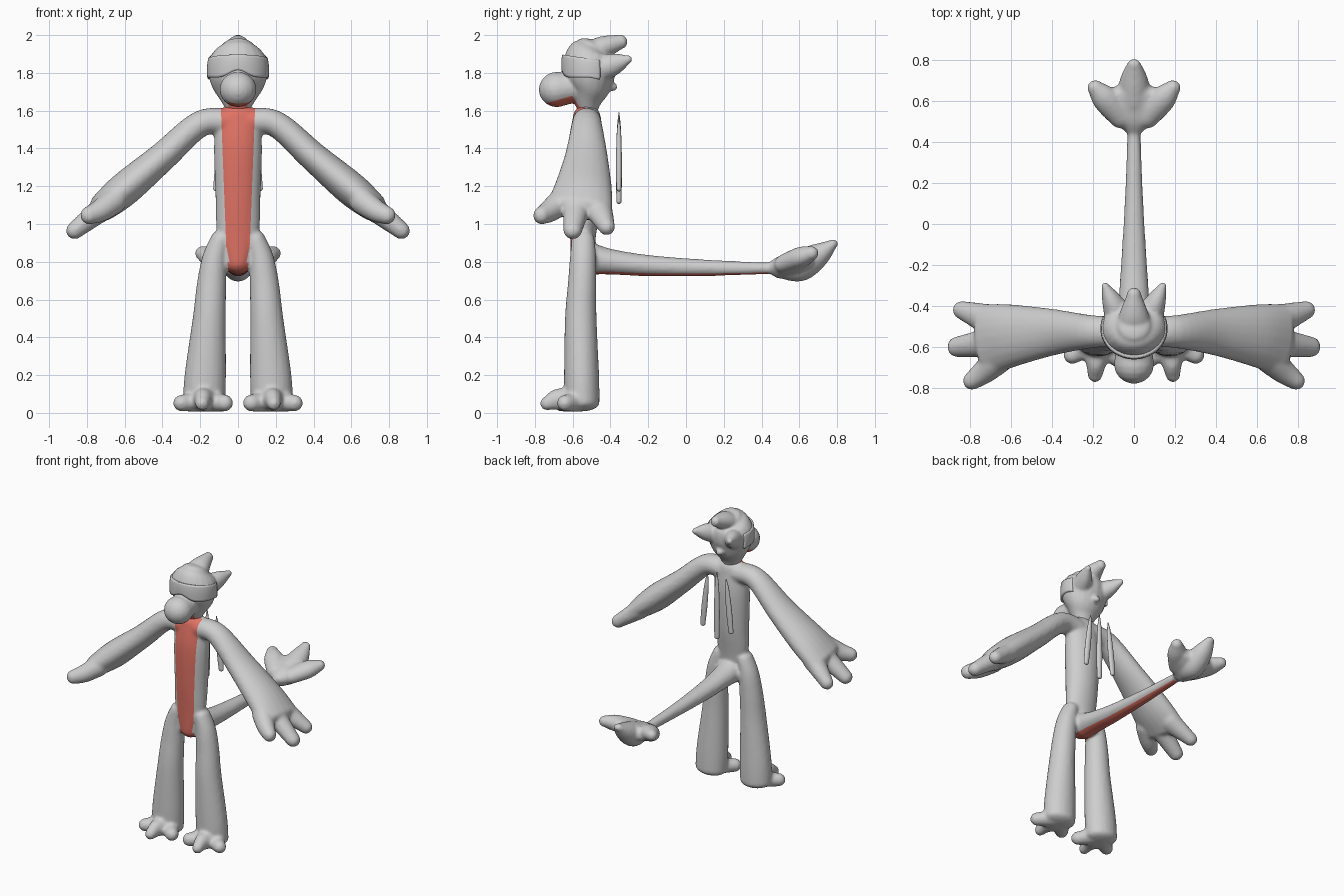
import bpy, bmesh, math
from mathutils import Vector

if "Cube" in bpy.data.objects:
    bpy.data.objects.remove(bpy.data.objects["Cube"])


def material(name, rgb):
    m = bpy.data.materials.new(name)
    m.diffuse_color = (*rgb, 1)
    m.use_nodes = True
    m.node_tree.nodes["Principled BSDF"].inputs["Base Color"].default_value = m.diffuse_color
    return m


GREY = material("soft grey", (0.62, 0.62, 0.62))
RED = material("salmon red", (0.75, 0.17, 0.13))
X, Y = Vector((1, 0, 0)), Vector((0, 1, 0))


def spline(rows, steps=6):
    """Catmull-Rom interpolation of rows of numbers."""
    n, out = len(rows), []
    for i in range(n - 1):
        p = [rows[max(0, min(n - 1, i + k))] for k in (-1, 0, 1, 2)]
        for s in range(steps):
            t = s / steps
            out.append([0.5 * (2 * b + (c - a) * t + (2 * a - 5 * b + 4 * c - d) * t * t
                        + (3 * b - a - 3 * c + d) * t ** 3) for a, b, c, d in zip(*p)])
    return out + [list(rows[-1])]


def tube(bm, rows, side=X, cap=1.0, mirror=False):
    """Rounded elliptical tube; each row is x, y, z, half width along side, other half width."""
    pts = spline(rows)
    pos = [Vector(p[:3]) for p in pts]
    rings = []
    for i, p in enumerate(pts):
        t = (pos[min(i + 1, len(pos) - 1)] - pos[max(i - 1, 0)]).normalized()
        rings.append((pos[i], t, p[3], p[4]))

    def dome(ring, sign):
        c, t, a, b = ring
        r = min(a, b) * cap
        return [(c + t * sign * r * math.sin(u), t, a * math.cos(u), b * math.cos(u))
                for u in (0.35, 0.7, 1.05, 1.35, 1.5)]
    rings = dome(rings[0], -1)[::-1] + rings + dome(rings[-1], 1)
    for sx in ((1, -1) if mirror else (1,)):
        loops = []
        for c, t, a, b in rings:
            u = (side - t * side.dot(t)).normalized()
            v = t.cross(u)
            loop = []
            for k in range(20):
                w = k * math.tau / 20
                q = c + u * a * math.cos(w) + v * b * math.sin(w)
                loop.append(bm.verts.new((q.x * sx, q.y, q.z)))
            loops.append(loop)
        faces = [bm.faces.new(loops[0]), bm.faces.new(loops[-1])]
        for l, m in zip(loops, loops[1:]):
            for k in range(20):
                j = (k + 1) % 20
                faces.append(bm.faces.new((l[k], l[j], m[j], m[k])))
        bmesh.ops.recalc_face_normals(bm, faces=faces)


def finish(name, bm, voxel=None, smooth=6):
    me = bpy.data.meshes.new(name)
    bm.to_mesh(me)
    bm.free()
    ob = bpy.data.objects.new(name, me)
    bpy.context.collection.objects.link(ob)
    me.materials.append(GREY)
    me.materials.append(RED)
    bpy.context.view_layer.objects.active = ob
    ob.select_set(True)
    if voxel:
        r = ob.modifiers.new("blend", "REMESH")
        r.mode, r.voxel_size = "VOXEL", voxel
        s = ob.modifiers.new("relax", "SMOOTH")
        s.factor, s.iterations = 0.5, smooth
        for m in ("blend", "relax"):
            bpy.ops.object.modifier_apply(modifier=m)
    bpy.ops.object.shade_smooth_by_angle(angle=math.radians(50))
    ob.select_set(False)
    return ob


def paint(ob, cuts, region, rule):
    """Cut clean colour borders inside a region, then colour faces by the rule."""
    bm = bmesh.new()
    bm.from_mesh(ob.data)
    for co, no in cuts:
        fs = [f for f in bm.faces if region(f.calc_center_median())]
        geom = fs + list({e for f in fs for e in f.edges}) + list({v for f in fs for v in f.verts})
        bmesh.ops.bisect_plane(bm, geom=geom, plane_co=co, plane_no=no, dist=1e-5)
    bm.normal_update()
    for f in bm.faces:
        c = f.calc_center_median()
        if region(c) and rule(c, f.normal):
            f.material_index = 1
    bm.to_mesh(ob.data)
    bm.free()


# Body: torso, arms with three fingers, legs with three toes, tail with tuft
bm = bmesh.new()
tube(bm, [(0, -.525, 1.56, .12, .075), (0, -.53, 1.4, .128, .095), (0, -.535, 1.15, .12, .09),
          (0, -.545, .95, .112, .07), (0, -.55, .80, .07, .06)])
tube(bm, [(.05, -.525, 1.54, .075, .07), (.2, -.525, 1.53, .08, .07), (.4, -.528, 1.355, .115, .078),
          (.6, -.545, 1.185, .155, .09), (.72, -.565, 1.085, .178, .075)], Y, .6, True)
tube(bm, [(.66, -.66, 1.12, .07, .07), (.73, -.72, 1.07, .06, .06), (.79, -.765, 1.045, .045, .048)], Y, 1, True)
tube(bm, [(.72, -.58, 1.08, .07, .065), (.865, -.6, .965, .05, .046)], Y, 1, True)
tube(bm, [(.7, -.47, 1.09, .08, .065), (.84, -.42, .985, .045, .045)], Y, 1, True)
tube(bm, [(.09, -.545, .93, .05, .06), (.123, -.545, .82, .066, .07), (.14, -.55, .68, .078, .076),
          (.152, -.557, .5, .088, .084), (.173, -.553, .2, .11, .093), (.18, -.55, .05, .112, .093)], X, .45, True)
tube(bm, [(.18, -.6, .07, .08, .065), (.185, -.68, .07, .05, .058), (.19, -.735, .05, .037, .038)], X, 1, True)
tube(bm, [(.2, -.57, .06, .07, .055), (.3, -.64, .052, .044, .044)], X, 1, True)
tube(bm, [(.15, -.58, .06, .07, .055), (.07, -.66, .052, .045, .045)], X, 1, True)
tube(bm, [(0, -.5, .815, .088, .085), (0, -.4, .8, .078, .068), (0, -.2, .78, .064, .056),
          (0, .1, .768, .046, .044), (0, .45, .765, .032, .03)])
tube(bm, [(0, .44, .765, .03, .03), (0, .5, .775, .095, .055), (0, .58, .795, .155, .06),
          (0, .64, .815, .15, .055)], X, .7)
tube(bm, [(.06, .52, .79, .06, .05), (.14, .61, .825, .065, .055), (.19, .665, .845, .04, .038)], X, 1, True)
tube(bm, [(0, .5, .765, .06, .055), (0, .6, .78, .08, .085), (0, .7, .835, .07, .065),
          (0, .78, .895, .035, .025)])
body = finish("body", bm, 0.011)

# Belly stripe and tail underside
belly = lambda c: c.y < -.5 and .7 < c.z < 1.64 and abs(c.x) < .12
slope = .025 / .65
cuts = [((s * .065, 0, .95), (s, 0, -slope)) for s in (1, -1)]
cuts += [((s * .065, 0, .9), (s, 0, -.2)) for s in (1, -1)]
paint(body, cuts, belly, lambda c, n: n.y < -.1 and abs(c.x) < .065 + slope * (c.z - .95)
      and abs(c.x) < .065 + .2 * (c.z - .9))
under = lambda c: -.62 < c.y < .43 and .69 < c.z < .8 and abs(c.x) < .08
paint(body, [((s * .035, 0, 0), (s, .033, 0)) for s in (1, -1)], under,
      lambda c, n: n.z < -.2 and abs(c.x) < .035 - .033 * c.y)

# Head: skull, crest, side tufts, nape tuft and snout
bm = bmesh.new()
tube(bm, [(0, -.52, 1.58, .05, .045), (0, -.52, 1.65, .09, .075), (0, -.51, 1.72, .135, .11),
          (0, -.51, 1.79, .156, .137), (0, -.51, 1.86, .158, .138), (0, -.505, 1.91, .13, .12),
          (0, -.495, 1.94, .085, .085)], X, .4)
tube(bm, [(0, -.56, 1.87, .1, .06), (0, -.45, 1.93, .075, .062), (0, -.345, 1.965, .035, .038)])
tube(bm, [(.07, -.46, 1.82, .075, .075), (.11, -.37, 1.85, .048, .055), (.14, -.305, 1.872, .02, .022)], X, 1, True)
tube(bm, [(0, -.46, 1.75, .08, .06), (0, -.385, 1.725, .025, .022)])
tube(bm, [(0, -.56, 1.725, .085, .08), (0, -.62, 1.72, .09, .085), (0, -.685, 1.712, .098, .094)])
head = finish("head", bm, 0.009, 4)
mouth = lambda c: -.76 < c.y < -.5 and c.z < 1.72
paint(head, [((0, -.72, 1.645), (0, -.29, 1)), ((0, -.6, 1.675), (0, 1, .67))], mouth,
      lambda c, n: c.z < 1.645 + .29 * (c.y + .72) and c.y < -.6 + .67 * (1.675 - c.z))

# Visor: a curved band wrapped around the brow
bm = bmesh.new()
cols = []
for i in range(49):
    w = math.radians(-112 + 224 * i / 48)
    f = math.cos(w)
    lo = 1.775 + .04 * max(f, 0) ** 12 + .03 * min(f, 0)
    hi = 1.875 + .022 * f
    col = []
    for k in range(9):
        t = k / 8
        r = 1 - .05 * t ** 3 - .02 * (1 - t) ** 2
        col.append(bm.verts.new((.166 * r * math.sin(w), -.51 - .152 * r * f, lo + (hi - lo) * t)))
    cols.append(col)
for a, b in zip(cols, cols[1:]):
    for k in range(8):
        bm.faces.new((a[k], b[k], b[k + 1], a[k + 1]))
visor = finish("visor", bm)
sol = visor.modifiers.new("thickness", "SOLIDIFY")
sol.thickness, sol.offset = .022, -1

# Back quills: three slim spindles floating behind the torso
for name, x0, x1, top, low in (("middle_quill", 0, 0, 1.59, 1.1),
                               ("left_quill", .075, .115, 1.56, 1.17),
                               ("right_quill", -.075, -.115, 1.56, 1.17)):
    bm = bmesh.new()
    rows = []
    for t, a in ((0, .003), (.2, .015), (.6, .021), (.96, .018)):
        rows.append((x0 + (x1 - x0) * t, -.355, top + (low - top) * t, a, a * .75))
    tube(bm, rows)
    finish(name, bm)
